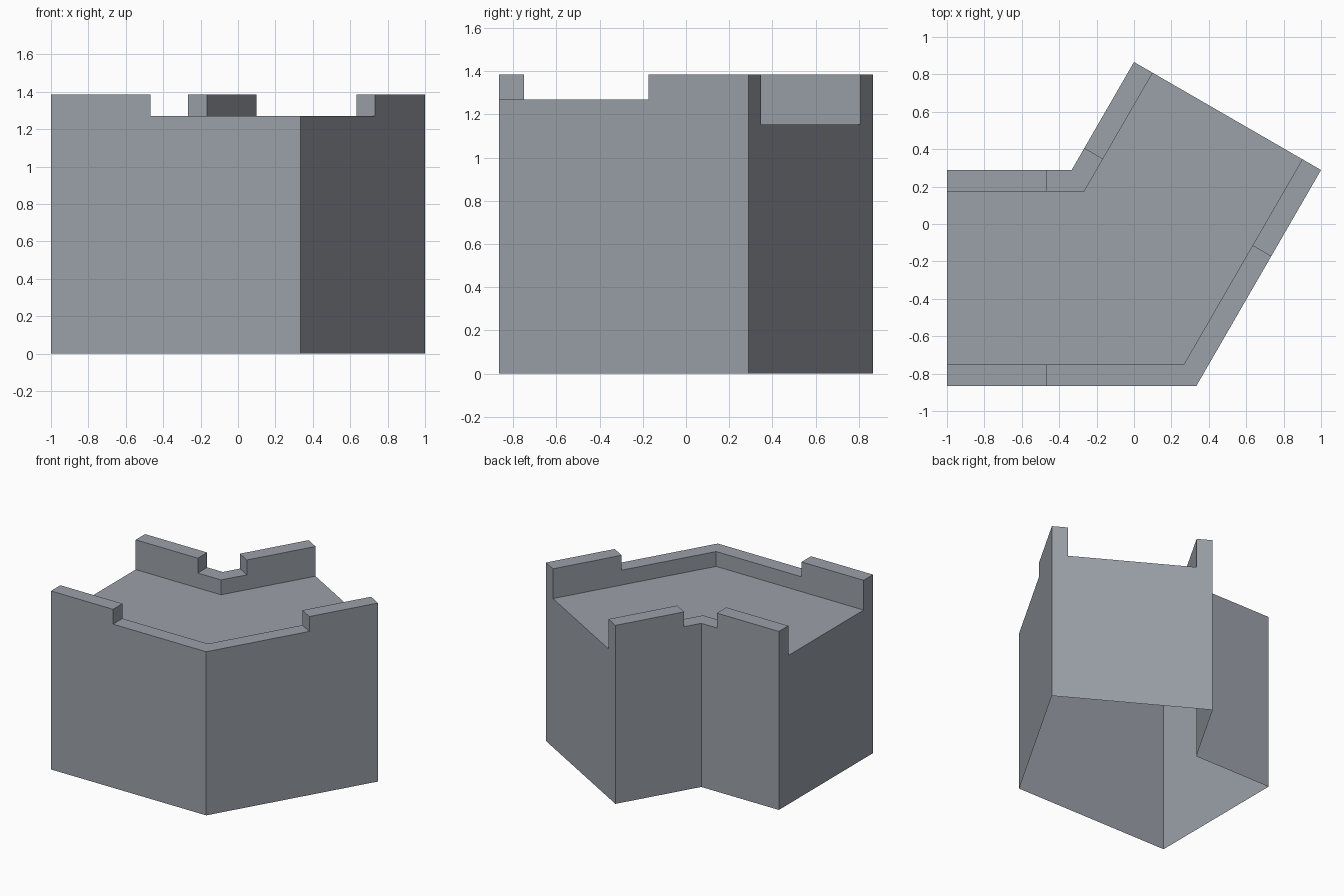
import bpy, bmesh, math
from mathutils import Vector

if "Cube" in bpy.data.objects:
    bpy.data.objects.remove(bpy.data.objects["Cube"])

U = 2 / math.sqrt(3)                  # wall-to-wall width
FLOOR, LOW, TOP = U, 1.1 * U, 1.2 * U  # walkway, low parapet, high parapet
T = 0.1 * U                           # parapet thickness
NOTCH = -0.4667                       # where the parapet steps down
FRONT, BACK = -0.75 * U, 0.25 * U
MITRE = T * math.tan(math.radians(30))

bm = bmesh.new()


def face(points):
    bm.faces.new([bm.verts.new(p) for p in points])


def wall(yo, yi, xo, xi):
    """Outer wall with a stepped parapet, running from x = -1 to the corner."""
    def step(y, x, base):
        face([(-1, y, base), (x, y, base), (x, y, LOW),
              (NOTCH, y, LOW), (NOTCH, y, TOP), (-1, y, TOP)])
    step(yo, xo, 0)
    step(yi, xi, FLOOR)
    face([(-1, yo, TOP), (NOTCH, yo, TOP), (NOTCH, yi, TOP), (-1, yi, TOP)])
    face([(NOTCH, yo, LOW), (NOTCH, yi, LOW), (NOTCH, yi, TOP), (NOTCH, yo, TOP)])
    face([(NOTCH, yo, LOW), (xo, yo, LOW), (xi, yi, LOW), (NOTCH, yi, LOW)])


# Left wing: front wall, back wall, walkway and U-shaped end
xo = 1 / 3
xi = xo - MITRE
fi, bi = FRONT + T, BACK - T
wall(FRONT, fi, xo, xi)
wall(BACK, bi, -xo, -xi)
face([(-1, fi, FLOOR), (xi, fi, FLOOR), (-xi, bi, FLOOR), (-1, bi, FLOOR)])
face([(-1, y, z) for y, z in ((FRONT, 0), (BACK, 0), (BACK, TOP), (bi, TOP),
                              (bi, FLOOR), (fi, FLOOR), (fi, TOP), (FRONT, TOP))])

# Right wing: reflect the left one across the corner's mitre plane
centre = Vector((0, -0.25 * U, 0))
normal = Vector((math.cos(math.radians(30)), 0.5, 0))
copy = bmesh.ops.duplicate(bm, geom=bm.verts[:] + bm.edges[:] + bm.faces[:])["geom"]
for v in copy:
    if isinstance(v, bmesh.types.BMVert):
        v.co -= 2 * (v.co - centre).dot(normal) * normal

# Weld into one shell, open underneath, facing outward
bmesh.ops.remove_doubles(bm, verts=bm.verts[:], dist=1e-4)
bmesh.ops.dissolve_limit(bm, angle_limit=math.radians(1),
                         verts=bm.verts[:], edges=bm.edges[:])
bmesh.ops.recalc_face_normals(bm, faces=bm.faces[:])
bm.normal_update()
floor = max(bm.faces, key=lambda f: f.calc_area() if abs(f.normal.z) > 0.9 else 0)
if floor.normal.z < 0:
    bmesh.ops.reverse_faces(bm, faces=bm.faces[:])

mesh = bpy.data.meshes.new("battlement_corner")
bm.to_mesh(mesh)
bm.free()
stone = bpy.data.materials.new("grey stone")
stone.diffuse_color = (0.33, 0.355, 0.395, 1)
stone.use_nodes = True
stone.node_tree.nodes["Principled BSDF"].inputs["Base Color"].default_value = stone.diffuse_color
mesh.materials.append(stone)
bpy.context.collection.objects.link(bpy.data.objects.new("battlement_corner", mesh))
